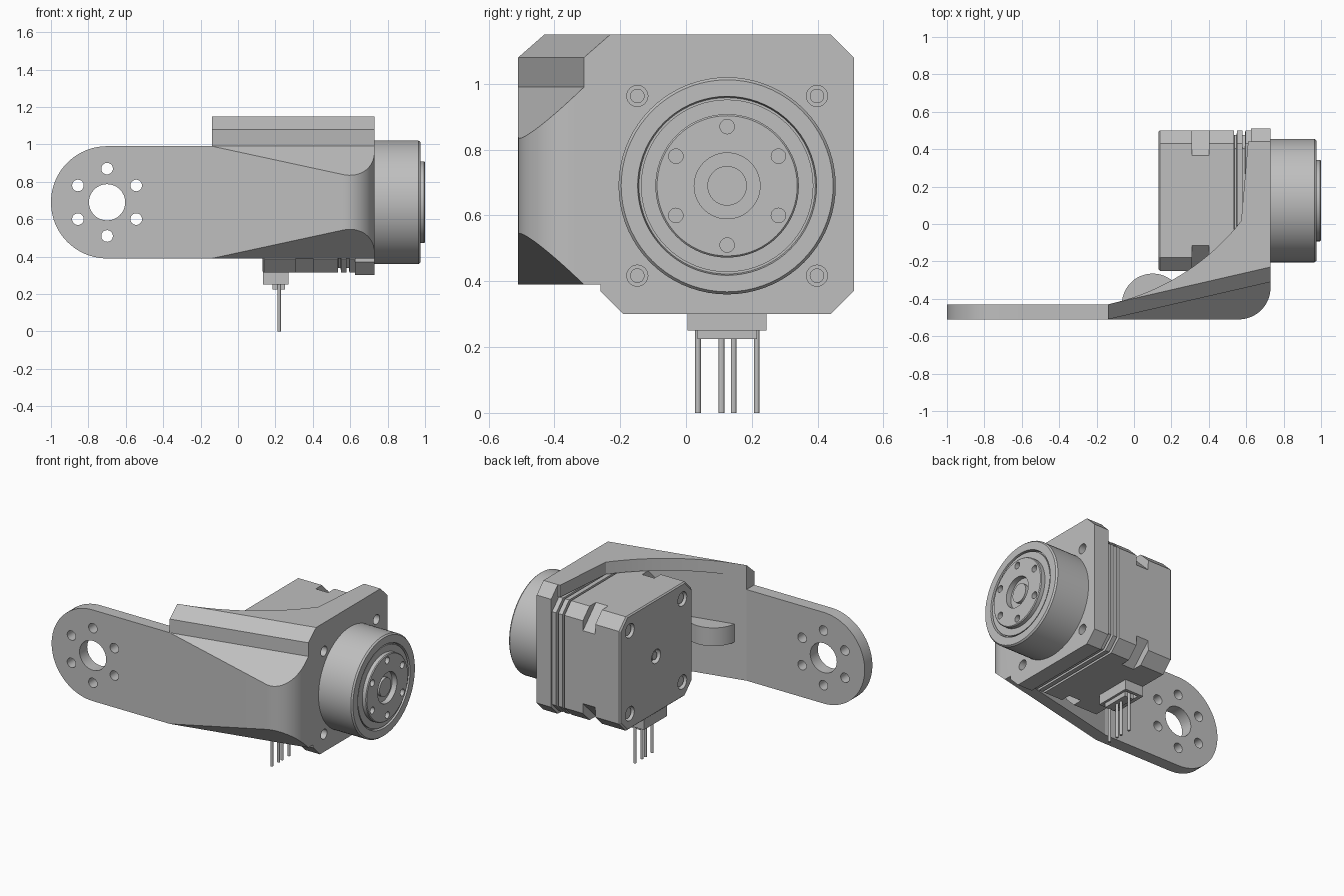
import bpy, bmesh
from math import cos, sin, pi, radians
from mathutils import Vector

cube = bpy.data.objects.get("Cube")
if cube:
    bpy.data.objects.remove(cube)

grey = bpy.data.materials.new("plain grey")
grey.use_nodes = True
colour = (0.52, 0.52, 0.52, 1)
grey.diffuse_color = colour
grey.node_tree.nodes["Principled BSDF"].inputs["Base Color"].default_value = colour

CY, CZ = 0.125, 0.69        # motor axis
PLACE = {"x": lambda u, v, t: (t, u, v),
         "y": lambda u, v, t: (u, t, v),
         "z": lambda u, v, t: (u, v, t)}


def finish(name, bm):
    bmesh.ops.recalc_face_normals(bm, faces=bm.faces)
    mesh = bpy.data.meshes.new(name)
    bm.to_mesh(mesh)
    bm.free()
    mesh.materials.append(grey)
    ob = bpy.data.objects.new(name, mesh)
    bpy.context.collection.objects.link(ob)
    return ob


def loft(name, axis, sections, planes=()):
    """Join outlines (position, points) along an axis, then trim by planes."""
    bm = bmesh.new()
    rings = [[bm.verts.new(PLACE[axis](u, v, t)) for u, v in pts] for t, pts in sections]
    n = len(rings[0])
    for a, b in zip(rings, rings[1:]):
        for i in range(n):
            j = (i + 1) % n
            bm.faces.new((a[i], a[j], b[j], b[i]))
    bm.faces.new(rings[0])
    bm.faces.new(rings[-1])
    bmesh.ops.recalc_face_normals(bm, faces=bm.faces)
    for co, no in planes:
        bmesh.ops.bisect_plane(bm, geom=bm.verts[:] + bm.edges[:] + bm.faces[:],
                               plane_co=co, plane_no=no, clear_outer=True)
        bmesh.ops.holes_fill(bm, edges=[e for e in bm.edges if e.is_boundary], sides=0)
    return finish(name, bm)


def prism(name, axis, pts, a, b, planes=()):
    return loft(name, axis, [(a, pts), (b, pts)], planes)


def arc(u, v, r, start, end, n):
    return [(u + r * cos(radians(start + (end - start) * i / n)),
             v + r * sin(radians(start + (end - start) * i / n))) for i in range(n + 1)]


def disc(u, v, r, n=32):
    return arc(u, v, r, 0, 360, n)[:-1]


def rect(u0, u1, v0, v1):
    return [(u0, v0), (u1, v0), (u1, v1), (u0, v1)]


def cut(ob, cutters):
    for c in cutters:
        c.hide_render = True
        mod = ob.modifiers.new("cut", "BOOLEAN")
        mod.operation, mod.object, mod.solver = "DIFFERENCE", c, "EXACT"
        bpy.context.view_layer.objects.active = ob
        bpy.ops.object.modifier_apply(modifier=mod.name)
        bpy.data.objects.remove(c)


def plane_through(a, b, c, towards):
    a, b, c = Vector(a), Vector(b), Vector(c)
    no = (b - a).cross(c - a).normalized()
    return a, no if no.dot(Vector(towards)) > 0 else -no


def hex_ring(u, v, r):
    return arc(u, v, r, 30, 330, 5)


corners = [(CY + sy * 0.273, CZ + sz * 0.273) for sy in (-1, 1) for sz in (-1, 1)]

# Flat arm with rounded end and bolt circle
arm = prism("arm", "y", arc(-0.7, CZ, 0.3, 90, 270, 40) + [(-0.14, 0.39), (-0.14, 0.99)],
            -0.51, -0.43)
cut(arm, [prism("cutter", "y", disc(u, v, r), -0.6, -0.3)
          for u, v, r in [(-0.7, CZ, 0.097)] + [(u, v, 0.031) for u, v in hex_ring(-0.7, CZ, 0.18)]])

# Thick wall from arm to flange, with sloped facets above and below
slopes = []
for s in (1, -1):
    z = CZ + s * 0.3
    slopes.append(plane_through((-0.14, -0.51, z), (0.73, -0.31, z),
                                (0.6, -0.51, z - s * 0.16), (0, -1, s)))
prism("corner_wall", "z",
      [(-0.14, -0.51)] + arc(0.56, -0.34, 0.17, -90, 0, 16) + [(0.73, -0.23), (-0.14, -0.43)],
      0.39, 0.99, slopes)
prism("upper_wall", "z", [(-0.14, -0.51), (0.73, -0.31), (0.73, -0.23), (-0.14, -0.43)],
      0.99, 1.07)

# Top rib with curved inner edge and chamfered front edge
chamfer = plane_through((-0.14, -0.51, 1.08), (0.73, -0.31, 1.08), (0.73, -0.23, 1.15), (0, -1, 1))
curve = arc(-0.4, 0.78, 1.237, -78, -16, 28)
curve = [p for p in curve if -0.13 < p[0] < 0.6 and p[1] < 0.44]
prism("top_rib", "z", [(-0.14, -0.51), (0.73, -0.31), (0.73, 0.44), (0.61, 0.44)]
      + curve[::-1] + [(-0.14, -0.43)], 1.07, 1.15, [chamfer])

# Round boss on the inside of the wall
prism("inner_boss", "z", disc(0.1, -0.43, 0.165, 48), 0.63, 0.75,
      [((0, -0.44, 0), (0, -1, 0))])

# Motor flange with screw holes
flange = prism("flange", "x", [(-0.19, 0.3), (0.44, 0.3), (0.51, 0.37), (0.51, 1.08), (0.44, 1.15),
                               (-0.23, 1.15), (-0.31, 1.08), (-0.31, 0.39), (-0.26, 0.39),
                               (-0.26, 0.37)], 0.625, 0.73)
cut(flange, [prism("cutter", "x", disc(u, v, 0.032), 0.66, 0.8) for u, v in corners])
for u, v in corners:
    prism("flange_screw", "x", disc(u, v, 0.022, 20), 0.65, 0.685)


# Motor body: stacked square sections with chamfered corners, notches and grooves
def octagon(h, c):
    q = h - c
    return [(CY + u, CZ + v) for u, v in
            [(-q, -h), (q, -h), (h, -q), (h, q), (q, h), (-q, h), (-h, q), (-h, -q)]]


H, G = 0.375, 0.35
steps = [(0.13, H - 0.008, 0.07), (0.138, H, 0.07), (0.31, H, 0.07), (0.311, H, 0.135),
         (0.4, H, 0.135), (0.401, H, 0.07), (0.535, H, 0.07), (0.536, G, 0.07), (0.549, G, 0.07),
         (0.55, H, 0.07), (0.58, H, 0.07), (0.581, G, 0.07), (0.594, G, 0.07), (0.595, H, 0.07),
         (0.63, H, 0.07)]
motor = loft("motor_body", "x", [(x, octagon(h, c)) for x, h, c in steps])
cut(motor, [prism("cutter", "x", disc(u, v, 0.046), 0.1, 0.165) for u, v in corners + [(CY, CZ)]])
for u, v in corners:
    prism("motor_screw", "x", disc(u, v, 0.034, 24), 0.145, 0.18)
prism("rear_shaft", "x", disc(CY, CZ, 0.026, 24), 0.14, 0.18)


# Gear housing and output disc turned around the motor axis
def turned(name, profile):
    return loft(name, "x", [(x, disc(CY, CZ, r, 72)) for x, r in profile])


turned("gear_housing", [(0.72, 0.33), (0.965, 0.33), (0.975, 0.322), (0.975, 0.272),
                        (0.955, 0.268), (0.955, 0.2)])
output = turned("output_disc", [(0.94, 0.262), (0.97, 0.262), (0.97, 0.218), (0.995, 0.218),
                                (1.0, 0.213), (1.0, 0.1), (0.965, 0.1), (0.965, 0.06),
                                (0.985, 0.06), (0.985, 0.03)])
cut(output, [prism("cutter", "x", disc(u, v, 0.022, 24), 0.96, 1.1)
             for u, v in [(CY + 0.18 * cos(pi / 6 + k * pi / 3), CZ + 0.18 * sin(pi / 6 + k * pi / 3))
                          for k in range(6)]])

# Cable connector and pins under the motor
socket = prism("connector_socket", "z", rect(0.135, 0.27, 0.005, 0.245), 0.25, 0.34)
cut(socket, [prism("cutter", "z", rect(0.16, 0.255, 0.025, 0.225), 0.2, 0.295)])
prism("connector_plug", "z", rect(0.185, 0.25, 0.035, 0.215), 0.225, 0.3)
for y in (0.037, 0.108, 0.145, 0.215):
    prism("connector_pin", "z", disc(0.22, y, 0.009, 12), 0, 0.3)

# Smooth curved faces, keep edges sharp
bpy.ops.object.select_all(action="DESELECT")
for ob in bpy.context.scene.objects:
    if ob.type == "MESH":
        ob.select_set(True)
        bpy.context.view_layer.objects.active = ob
bpy.ops.object.shade_smooth_by_angle(angle=radians(25))
